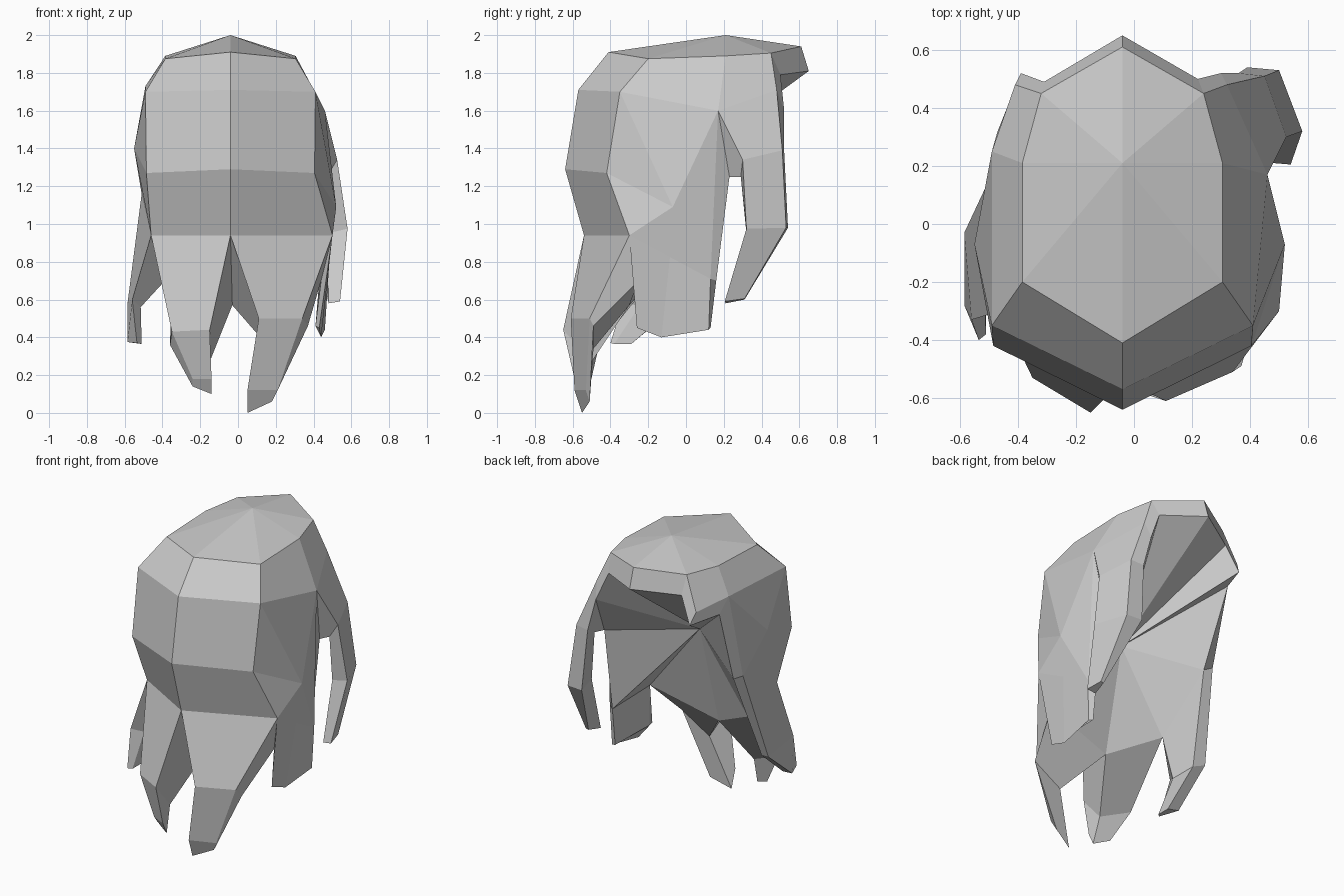
import bpy
import bmesh
from mathutils import Vector

cube = bpy.data.objects.get("Cube")
if cube:
    bpy.data.objects.remove(cube, do_unlink=True)

material = bpy.data.materials.new("plain grey")
material.use_nodes = True
grey = (0.6, 0.6, 0.6, 1)
material.diffuse_color = grey
material.node_tree.nodes["Principled BSDF"].inputs["Base Color"].default_value = grey


def middle(points):
    return sum((Vector(p) for p in points), Vector()) / len(points)


def build(name, faces):
    """Make a flat shaded part from (corners, inner point) pairs, facing away from the inner point."""
    bm = bmesh.new()
    for corners, inner in faces:
        face = bm.faces.new([bm.verts.new(p) for p in corners])
        face.normal_update()
        if face.normal.dot(middle(corners) - Vector(inner)) < 0:
            face.normal_flip()
    bmesh.ops.remove_doubles(bm, verts=bm.verts, dist=0.001)
    mesh = bpy.data.meshes.new(name)
    bm.to_mesh(mesh)
    bm.free()
    mesh.materials.append(material)
    part = bpy.data.objects.new(name, mesh)
    bpy.context.collection.objects.link(part)
    return part


def fan(hub, loop, inner, closed=True):
    pairs = list(zip(loop, loop[1:] + loop[:1]))
    return [((hub, a, b), inner) for a, b in (pairs if closed else pairs[:-1])]


def sheet(rows, inner):
    faces = []
    for upper, lower in zip(rows, rows[1:]):
        for i in range(len(upper) - 1):
            faces.append(((upper[i], upper[i + 1], lower[i + 1], lower[i]), inner))
    return faces


def lock(name, rows):
    """A tapering closed strand with a capped tip."""
    faces = []
    for upper, lower in zip(rows, rows[1:]):
        faces += sheet([upper + upper[:1], lower + lower[:1]], middle(upper + lower))
    faces.append((rows[-1], middle(rows[-2])))
    return build(name, faces)


core = (-0.04, 0, 1.3)
mid = -0.04


def pair(offset, y, z):
    """The two points placed evenly either side of the parting."""
    return (mid - offset, y, z), (mid + offset, y, z)


# Crown rim
apex = (mid, 0.21, 2)
rim_front, rim_back = (mid, -0.41, 1.91), (mid, 0.61, 1.94)
rim_l, rim_r = pair(0.345, -0.2, 1.875)
rim_side_l, rim_side_r = pair(0.345, 0.21, 1.89)
rim_end_l, rim_end_r = pair(0.28, 0.45, 1.905)
rim = [rim_front, rim_r, rim_side_r, rim_end_r, rim_back, rim_end_l, rim_side_l, rim_l]
build("crown", fan(apex, rim, core))

# Curved head wall, from the rim down to the strand roots
high_l, high_r = pair(0.45, -0.35, 1.7)
wide_l, wide_r = pair(0.445, -0.42, 1.27)
root_l, root_m, root_r = (-0.46, -0.3, 0.94), (mid, -0.54, 0.94), (0.5, -0.3, 0.94)
build("head_wall", sheet([
    [rim_l, rim_front, rim_r],
    [high_l, (mid, -0.57, 1.71), high_r],
    [wide_l, (mid, -0.64, 1.29), wide_r],
    [root_l, root_m, root_r]], core))

# Fringe lip
lip_l, lip_m, lip_r = (-0.31, 0.49, 1.78), (mid, 0.65, 1.81), (0.22, 0.5, 1.79)
burn_l, burn_tip_l = (-0.41, 0.48, 1.69), (-0.39, 0.52, 1.61)
burn_r, burn_tip_r = (0.32, 0.48, 1.71), (0.3, 0.52, 1.6)
build("fringe_lip", sheet([
    [burn_l, rim_end_l, rim_back, rim_end_r, burn_r],
    [burn_tip_l, lip_l, lip_m, lip_r, burn_tip_r]], core))

# Side with the long free strand
notch = (0.46, 0.17, 1.6)
notch_in = (0.44, 0.23, 1.25)
hem, hem_in = (0.47, 0.13, 0.71), (0.43, 0.16, 0.7)
nape_l, nape_m, nape_r = (-0.35, -0.15, 0.74), (-0.03, -0.3, 0.57), (0.44, -0.25, 0.7)
build("left_side", sheet([
    [rim_r, rim_side_r, rim_end_r],
    [high_r, notch, burn_r]], core)
    + fan((0.52, -0.07, 1.09), [high_r, wide_r, root_r, hem, notch], core)
    + [((notch, hem, hem_in, notch_in), core)])

# Side with the short sideburn
ear, ear_in = (-0.49, 0.25, 1.73), (-0.47, 0.32, 1.63)
cheek, cheek_in = (-0.51, 0.13, 1.16), (-0.44, 0.13, 1.12)
build("right_side", sheet([
    [rim_l, rim_side_l, rim_end_l],
    [high_l, ear, burn_l]], core)
    + fan((-0.55, -0.07, 1.4), [high_l, wide_l, root_l, cheek, ear], core)
    + sheet([[cheek, ear, burn_l], [cheek_in, ear_in, burn_tip_l]], core))

# Faceted hollow that closes the open side
build("inner_hollow", fan((-0.01, -0.13, 1.24), [
    lip_l, lip_m, lip_r, burn_tip_r, notch_in, hem_in, nape_r,
    nape_m, nape_l, cheek_in, ear_in, burn_tip_l], (mid, -1, 1.6)))

# Hanging strands
lock("front_left_lock", [
    [root_r, root_m, nape_m, nape_r],
    [(0.34, -0.51, 0.5), (0.11, -0.61, 0.5), (0.17, -0.49, 0.34), (0.37, -0.49, 0.46)],
    [(0.21, -0.53, 0.12), (0.05, -0.59, 0.12), (0.05, -0.55, 0), (0.18, -0.51, 0.06)]])
lock("front_right_lock", [
    [root_l, root_m, nape_m, nape_l],
    [(-0.35, -0.53, 0.43), (-0.15, -0.65, 0.44), (-0.15, -0.5, 0.27), (-0.36, -0.46, 0.36)],
    [(-0.24, -0.54, 0.18), (-0.14, -0.59, 0.18), (-0.14, -0.55, 0.1), (-0.24, -0.51, 0.14)]])
hem_m = middle([root_r, hem])
lock("left_side_lock", [
    [root_r, hem_m, hem, hem_in, nape_r],
    [(0.43, -0.26, 0.45), (0.44, -0.13, 0.4), (0.46, 0.12, 0.44), (0.43, 0.13, 0.45), (0.41, -0.2, 0.46)]])
lock("right_side_lock", [
    [root_l, cheek, cheek_in, nape_l],
    [(-0.56, -0.33, 0.6), (-0.585, -0.03, 0.58), (-0.515, -0.06, 0.56), (-0.515, -0.25, 0.56)],
    [(-0.535, -0.4, 0.37), (-0.585, -0.28, 0.375), (-0.51, -0.29, 0.365), (-0.51, -0.38, 0.365)]])
lock("left_face_lock", [
    [notch, burn_r, burn_tip_r, notch_in],
    [(0.525, 0.3, 1.34), (0.45, 0.51, 1.39), (0.36, 0.52, 1.38), (0.47, 0.29, 1.25)],
    [(0.58, 0.32, 0.975), (0.5, 0.53, 0.98), (0.39, 0.54, 0.98), (0.47, 0.32, 0.95)],
    [(0.54, 0.205, 0.59), (0.52, 0.31, 0.605), (0.5, 0.31, 0.6), (0.48, 0.21, 0.58)]])
